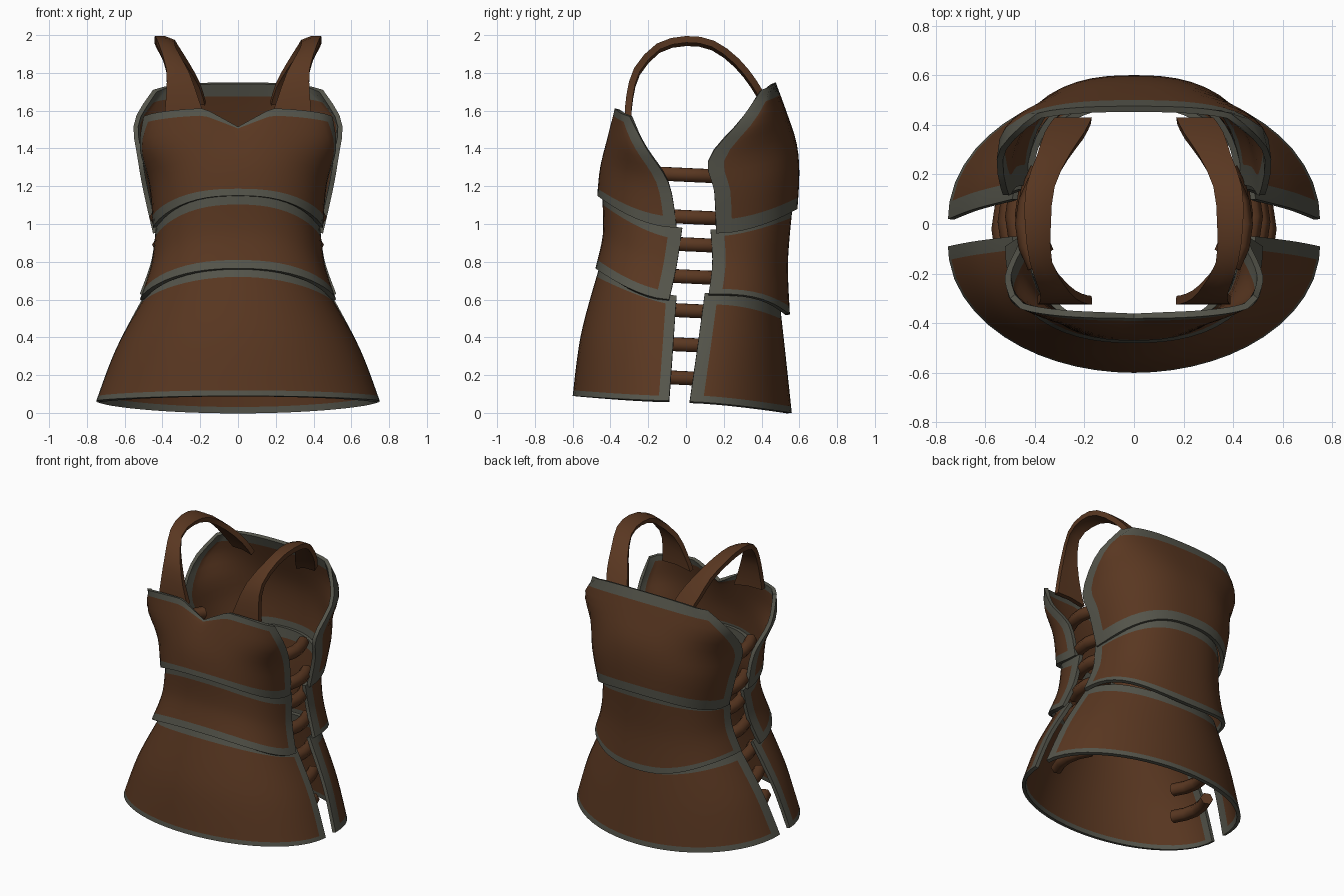
import bpy
import math
from mathutils import Vector

default_cube = bpy.data.objects.get("Cube")
if default_cube:
    bpy.data.objects.remove(default_cube, do_unlink=True)


def make_material(name, color):
    mat = bpy.data.materials.new(name)
    mat.use_nodes = True
    mat.diffuse_color = color
    bsdf = mat.node_tree.nodes["Principled BSDF"]
    bsdf.inputs["Base Color"].default_value = color
    bsdf.inputs["Roughness"].default_value = 0.8
    return mat


LEATHER = make_material("brown leather", (0.1, 0.038, 0.015, 1))
TRIM = make_material("grey trim", (0.09, 0.09, 0.07, 1))


def spline(rows, v):
    """Smoothly interpolate parameter rows, v from 0 to 1."""
    last = len(rows) - 1
    i = min(int(v * last), last - 1)
    f = v * last - i
    a, b, c, d = (rows[max(0, min(last, i + k))] for k in (-1, 0, 1, 2))
    result = []
    for p, q, r, s in zip(a, b, c, d):
        m, n = (r - p) / 2, (s - q) / 2
        result.append(q + f * m + f * f * (3 * (r - q) - 2 * m - n)
                      + f ** 3 * (2 * (q - r) + m + n))
    return result


def arc_row(params, fractions, square, trim_width):
    """Curved row from one side edge to the other, resampled by length."""
    xs, ys, zs, yc, zc, arch = params
    fine = []
    for i in range(161):
        t = math.pi * (i / 160 - 0.5)
        s, c = math.sin(t), max(math.cos(t), 0)
        fine.append(Vector((xs * math.copysign(abs(s) ** square, s),
                            ys + (yc - ys) * c ** square,
                            zs + (zc - zs) * c ** arch)))
    run = [0]
    for p, q in zip(fine, fine[1:]):
        run.append(run[-1] + (q - p).length)
    trim = trim_width / run[-1]
    points = []
    for f in fractions:
        target = run[-1] * (trim + f * (1 - 2 * trim))
        j = next((k for k in range(1, 160) if run[k] >= target), 160)
        points.append(fine[j - 1].lerp(fine[j], (target - run[j - 1]) / (run[j] - run[j - 1])))
    return [fine[0]] + points + [fine[-1]]


def finish(name, verts, faces, marks, thickness):
    mesh = bpy.data.meshes.new(name)
    mesh.from_pydata(verts, [], faces)
    mesh.materials.append(LEATHER)
    mesh.materials.append(TRIM)
    for poly, mark in zip(mesh.polygons, marks):
        poly.material_index = mark
    obj = bpy.data.objects.new(name, mesh)
    bpy.context.collection.objects.link(obj)
    bpy.ops.object.select_all(action="DESELECT")
    obj.select_set(True)
    bpy.context.view_layer.objects.active = obj
    solid = obj.modifiers.new("thickness", "SOLIDIFY")
    solid.thickness = thickness
    solid.offset = -1
    bpy.ops.object.modifier_apply(modifier=solid.name)
    bpy.ops.object.shade_smooth_by_angle(angle=math.radians(40))


def panel(name, rows, square, trims, notch=0):
    """Bordered panel; rows are side x, y, z, centre y, z and arch, bottom up.
    Trims are the border widths at the bottom, sides and top."""
    columns, levels = 24, 10
    height = rows[-1][4] - rows[0][4]
    low, high = trims[0] / height, 1 - trims[2] / height
    vs = [0] + [low + (high - low) * k / levels for k in range(levels + 1)] + [1]
    fractions = [k / columns for k in range(columns + 1)]
    verts, faces, marks = [], [], []
    for v in vs:
        for p in arc_row(spline(rows, v), fractions, square, trims[1]):
            p.z -= notch * max(0, 1 - abs(p.x) / 0.18) * v ** 3
            verts.append(p)
    wide = columns + 3
    front = rows[0][3] < 0
    for r in range(len(vs) - 1):
        for c in range(wide - 1):
            a = r * wide + c
            quad = (a, a + 1, a + wide + 1, a + wide)
            faces.append(quad if front else quad[::-1])
            marks.append(int(r in (0, len(vs) - 2) or c in (0, wide - 2)))
    finish(name, verts, faces, marks, 0.025)


# Skirt panels
panel("front_skirt", [(0.75, -0.09, 0.065, -0.6, 0.09, 1.4),
                      (0.645, -0.07, 0.34, -0.555, 0.42, 1.4),
                      (0.49, -0.05, 0.62, -0.455, 0.785, 1.4)],
      1, (0.05, 0.055, 0.085))
panel("back_skirt", [(0.75, 0.02, 0.06, 0.56, 0.0, 1.4),
                     (0.645, 0.06, 0.34, 0.53, 0.28, 2),
                     (0.49, 0.1, 0.635, 0.5, 0.55, 2.5)],
      1, (0.05, 0.07, 0.075))

# Waist panels
panel("front_waist", [(0.52, -0.09, 0.6, -0.48, 0.765, 1.4),
                      (0.46, -0.05, 0.78, -0.44, 0.95, 1.4),
                      (0.435, -0.02, 0.98, -0.445, 1.17, 1.4)],
      0.85, (0.065, 0.07, 0.075))
panel("back_waist", [(0.52, 0.12, 0.63, 0.55, 0.52, 2.8),
                     (0.46, 0.14, 0.8, 0.54, 0.8, 1.5),
                     (0.435, 0.13, 0.97, 0.565, 1.1, 1.5)],
      0.85, (0.065, 0.07, 0.085))

# Chest and upper back panels
panel("front_chest", [(0.45, -0.05, 0.98, -0.47, 1.15, 1.5),
                      (0.47, -0.09, 1.21, -0.455, 1.3, 1.4),
                      (0.52, -0.21, 1.4, -0.42, 1.46, 1.4),
                      (0.5, -0.3, 1.57, -0.38, 1.615, 1.4)],
      0.8, (0.05, 0.065, 0.05), notch=0.1)
panel("upper_back", [(0.45, 0.16, 0.95, 0.59, 1.08, 1.5),
                     (0.5, 0.15, 1.17, 0.6, 1.27, 1.4),
                     (0.53, 0.12, 1.34, 0.585, 1.43, 1.4),
                     (0.55, 0.28, 1.54, 0.53, 1.6, 1.4),
                     (0.45, 0.4, 1.71, 0.475, 1.75, 1.4)],
      0.8, (0.065, 0.085, 0.085))

# Shoulder straps: y, z, inner x, outer x along the ribbon
STRAP = [(-0.325, 1.57, 0.17, 0.39), (-0.315, 1.68, 0.21, 0.38),
         (-0.275, 1.82, 0.26, 0.38), (-0.155, 1.95, 0.33, 0.42),
         (0.0, 1.99, 0.335, 0.44), (0.15, 1.965, 0.32, 0.435),
         (0.28, 1.87, 0.26, 0.39), (0.37, 1.76, 0.2, 0.36),
         (0.43, 1.66, 0.17, 0.32)]
for side, label in ((1, "left"), (-1, "right")):
    verts, faces = [], []
    count = 17
    for i in range(count):
        y, z, inner, outer = spline(STRAP, i / (count - 1))
        verts += [(side * inner, y, z - 0.015), (side * (inner + outer) / 2, y, z + 0.005),
                  (side * outer, y, z + 0.005)]
    for i in range(count - 1):
        for k in (0, 1):
            a = i * 3 + k
            quad = (a, a + 1, a + 4, a + 3)
            faces.append(quad if side > 0 else quad[::-1])
    finish(label + "_shoulder_strap", verts, faces, [0] * len(faces), 0.035)

# Side lacing: height, outward x, middle y
LACES = [(1.26, 0.48, 0.0), (1.035, 0.47, 0.05), (0.89, 0.455, 0.05),
         (0.72, 0.48, 0.04), (0.54, 0.52, 0.03), (0.36, 0.55, 0.01), (0.185, 0.575, -0.02)]
for side, label in ((1, "left"), (-1, "right")):
    for number, (z, x, y) in enumerate(LACES, 1):
        curve = bpy.data.curves.new(label + "_lace", "CURVE")
        curve.dimensions = "3D"
        curve.bevel_depth = 0.042
        curve.bevel_resolution = 1
        curve.use_fill_caps = True
        path = curve.splines.new("POLY")
        path.points.add(4)
        for k, point in enumerate(path.points):
            s = k / 2 - 1
            point.co = (side * (x - 0.042 - 0.05 * s * s), y + 0.17 * s, z - 0.008 * s, 1)
        curve.materials.append(LEATHER)
        lace = bpy.data.objects.new(f"{label}_lace_{number}", curve)
        bpy.context.collection.objects.link(lace)
